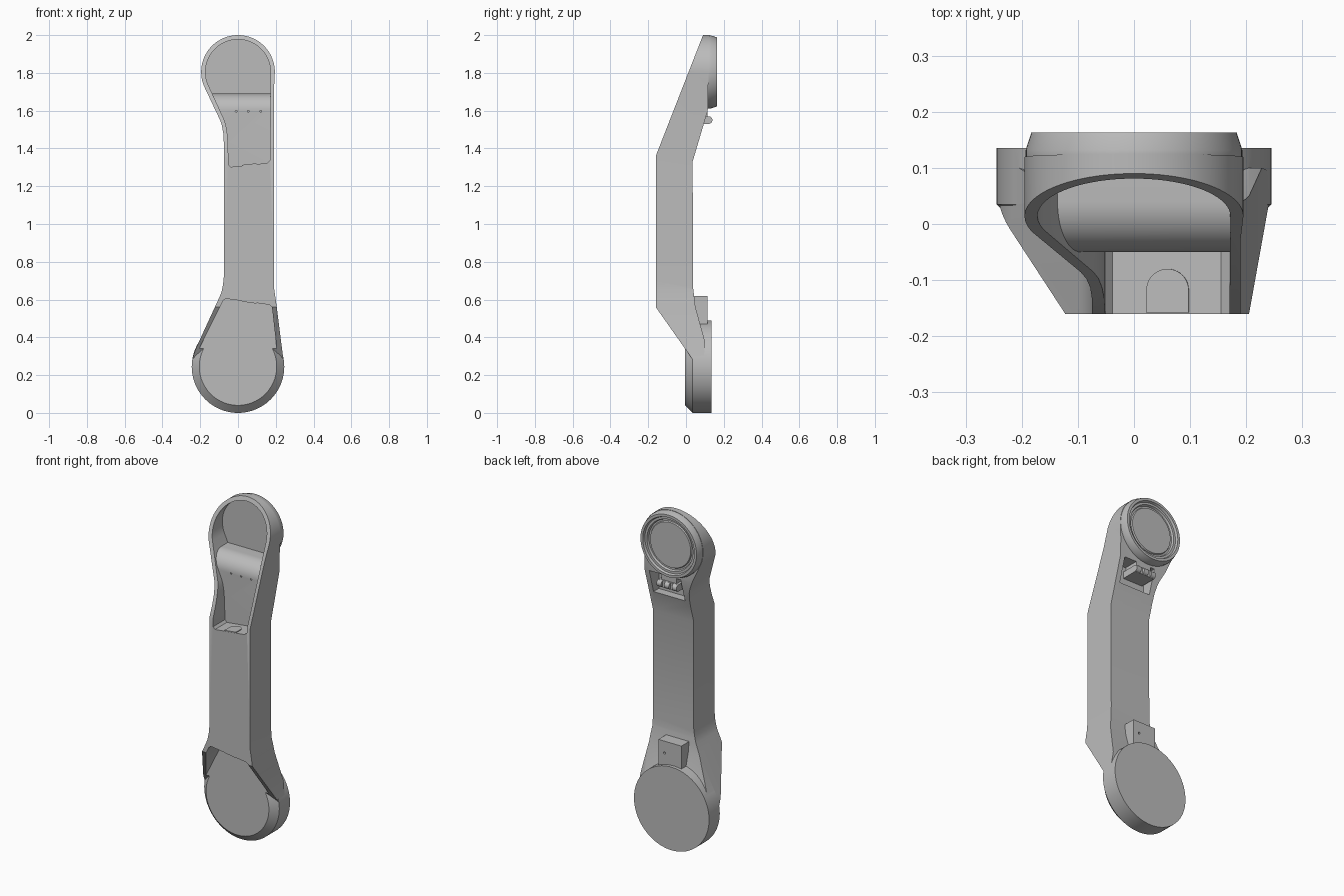
import bpy, bmesh, math
from mathutils import Matrix

old = bpy.data.objects.get("Cube")
if old:
    bpy.data.objects.remove(old)

grey = bpy.data.materials.new("plain_grey")
grey.use_nodes = True
grey.diffuse_color = (0.5, 0.5, 0.5, 1)
grey.node_tree.nodes["Principled BSDF"].inputs["Base Color"].default_value = (0.5, 0.5, 0.5, 1)


def finish(name, bm):
    bmesh.ops.recalc_face_normals(bm, faces=bm.faces)
    mesh = bpy.data.meshes.new(name)
    bm.to_mesh(mesh)
    bm.free()
    mesh.materials.append(grey)
    ob = bpy.data.objects.new(name, mesh)
    bpy.context.collection.objects.link(ob)
    return ob


def prism(name, points, axis, lo, hi):
    """Extrude an outline along an axis; the points hold the other two coordinates."""
    place = {"x": lambda a, b, d: (d, a, b),
             "y": lambda a, b, d: (a, d, b),
             "z": lambda a, b, d: (a, b, d)}[axis]
    bm = bmesh.new()
    low = [bm.verts.new(place(a, b, lo)) for a, b in points]
    high = [bm.verts.new(place(a, b, hi)) for a, b in points]
    bm.faces.new(low)
    bm.faces.new(high)
    n = len(points)
    for i in range(n):
        j = (i + 1) % n
        bm.faces.new((low[i], low[j], high[j], high[i]))
    return finish(name, bm)


def box(name, x, y, z):
    return prism(name, [(x[0], y[0]), (x[1], y[0]), (x[1], y[1]), (x[0], y[1])], "z", *z)


def lathe(name, profile, cz, steps=96):
    """Turn (radius, y) points about the y axis at height cz."""
    bm = bmesh.new()
    rings = []
    for r, y in profile:
        rings.append([bm.verts.new((r * math.cos(2 * math.pi * i / steps), y,
                                    cz + r * math.sin(2 * math.pi * i / steps)))
                      for i in range(steps)])
    for a, b in zip(rings, rings[1:]):
        for i in range(steps):
            j = (i + 1) % steps
            bm.faces.new((a[i], a[j], b[j], b[i]))
    bm.faces.new(rings[0])
    bm.faces.new(rings[-1])
    return finish(name, bm)


def arc(cx, cz, rx, rz, start, end, n):
    out = []
    for i in range(n + 1):
        t = math.radians(start + (end - start) * i / n)
        out.append((cx + rx * math.cos(t), cz + rz * math.sin(t)))
    return out


def activate(ob):
    bpy.ops.object.select_all(action="DESELECT")
    ob.select_set(True)
    bpy.context.view_layer.objects.active = ob


def combine(ob, other, operation):
    mod = ob.modifiers.new("combine", "BOOLEAN")
    mod.operation, mod.solver, mod.object = operation, "EXACT", other
    activate(ob)
    bpy.ops.object.modifier_apply(modifier=mod.name)
    bpy.data.objects.remove(other)


def smooth(ob):
    activate(ob)
    bpy.ops.object.shade_smooth_by_angle(angle=math.radians(30))


# Arm: front outline crossed with the bent side profile
outline = (arc(0, 1.805, .195, .195, 0, 203, 48)
           + [(-.095, 1.55), (-.085, 1.52), (-.078, 1.48), (-.075, 1.43),
              (-.075, .72), (-.079, .68), (-.086, .645), (-.095, .62)]
           + arc(0, .245, .243, .243, 155, 367, 48)
           + [(.2, .6), (.192, .65), (.19, .7), (.19, 1.7)])
bend = [(.09, 2.0), (-.16, 1.36), (-.16, .56), (.09, .205), (.1, .38),
        (.05, .56), (.038, .66), (.035, 1.33), (.115, 1.6), (.118, 1.75), (.125, 2.0)]
arm = prism("arm", outline, "y", -.5, .5)
combine(arm, prism("side_profile", bend, "x", -.5, .5), "INTERSECT")

# Round ends: plain drum below, ringed drum above
lower_drum = lathe("lower_drum", [(.195, -.015), (.245, .035), (.245, .135)], .245)
combine(arm, lower_drum, "UNION")
upper_drum = lathe("upper_drum",
                   [(.193, .09), (.193, .132), (.183, .163), (.168, .163), (.163, .15),
                    (.15, .15), (.145, .138), (.136, .138), (.132, .145)], 1.805)
combine(arm, upper_drum, "UNION")

# Upper front pocket: round floor, rolled step, then a lower flat floor
pocket_outline = (arc(0, 1.805, .172, .172, 0, 203, 40)
                  + [(-.072, 1.55), (-.063, 1.52), (-.057, 1.48), (-.053, 1.43),
                     (-.05, 1.315), (-.038, 1.302), (.155, 1.323), (.17, 1.338)])
pocket_floor = ([(-.5, 2.2), (.1, 2.2), (.1, 1.69)]
                + arc(.04, 1.6, .09, .09, 90, 180, 14)
                + [(-.05, 1.2), (-.5, 1.2)])
pocket = prism("upper_pocket", pocket_outline, "y", -.4, .3)
combine(pocket, prism("pocket_floor", pocket_floor, "x", -.4, .4), "INTERSECT")
combine(arm, pocket, "DIFFERENCE")

# Lower front pocket, open onto the drum face
lower = [(-.065, .605), (.168, .572), (.18, .56), (.205, .34), (.3, .34), (.3, -.1),
         (-.3, -.1), (-.3, .34), (-.205, .34), (-.078, .595)]
combine(arm, prism("lower_pocket", lower, "y", -.4, -.005), "DIFFERENCE")

# Hollow behind the upper neck
combine(arm, box("neck_hollow", (-.045, .16), (.025, .3), (1.46, 1.6)), "DIFFERENCE")

# Three pin holes in the upper pocket
for x in (-.01, .055, .12):
    hole = prism("pin_hole", arc(x, 1.597, .005, .005, 0, 330, 11), "y", -.1, -.035)
    combine(arm, hole, "DIFFERENCE")
smooth(arm)

# Thin arched latch plates on the two pocket ledges
arch = [(-.038, -.158)] + [(.038, -.158)] + arc(0, -.118, .038, .038, 0, 180, 20)
for name, z, tilt in (("upper_latch", 1.313, -.108), ("lower_latch", .588, .14)):
    latch = prism(name, arch, "z", -.004, .004)
    latch.data.transform(Matrix.Translation((.06, 0, z)) @ Matrix.Rotation(tilt, 4, "Y"))
    smooth(latch)

# Back tab above the lower drum
tab = box("back_tab", (-.05, .1), (.0, .115), (.47, .62))
combine(tab, prism("tab_hole", arc(.06, .55, .006, .006, 0, 330, 11), "y", .1, .2), "DIFFERENCE")

# Hinge block with knuckles under the upper drum
box("hinge_block", (-.035, .095), (.01, .125), (1.53, 1.57))
for i, x in enumerate((-.035, .015, .065)):
    knuckle = prism("hinge_knuckle_%d" % (i + 1),
                    arc(.12, 1.55, .02, .02, 0, 345, 23), "x", x, x + .03)
    smooth(knuckle)
box("hinge_bracket", (-.02, .08), (.03, .115), (1.565, 1.625))
